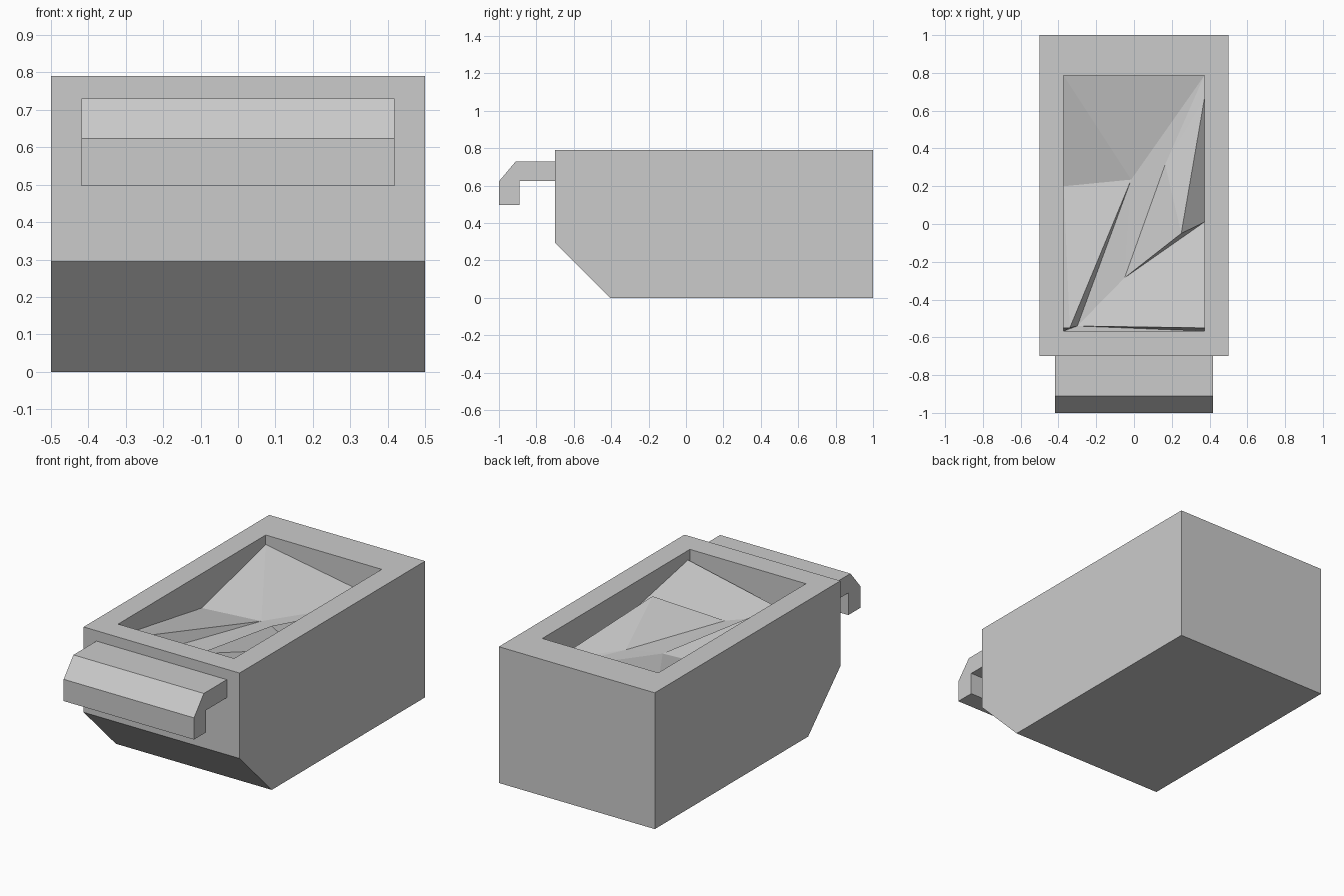
import bpy, bmesh

if "Cube" in bpy.data.objects:
    bpy.data.objects.remove(bpy.data.objects["Cube"])


def make_object(name, bm):
    mesh = bpy.data.meshes.new(name)
    bm.to_mesh(mesh)
    bm.free()
    obj = bpy.data.objects.new(name, mesh)
    bpy.context.collection.objects.link(obj)
    return obj


def extruded_profile(profile, half_width):
    """Closed solid: a side profile (y, z) swept across x."""
    bm = bmesh.new()
    left, right = ([bm.verts.new((x, y, z)) for y, z in profile]
                   for x in (-half_width, half_width))
    bm.faces.new(left)
    bm.faces.new(right[::-1])
    for i in range(len(profile)):
        j = (i + 1) % len(profile)
        bm.faces.new((left[j], left[i], right[i], right[j]))
    bmesh.ops.recalc_face_normals(bm, faces=bm.faces[:])
    return bm


# Bin body with a chamfered lower front edge
bm = extruded_profile([(-0.7, 0.79), (-0.7, 0.295), (-0.405, 0), (1, 0), (1, 0.79)], 0.5)

# Recessed opening in the top, with a wider rim at the back
top = max(bm.faces, key=lambda f: f.calc_center_median().z)
bmesh.ops.inset_region(bm, faces=[top], thickness=0.13)
for v in top.verts:
    v.co.y = 0.785 if v.co.y > 0 else -0.567
    v.co.x = 0.372 if v.co.x > 0 else -0.372
floor = bmesh.ops.extrude_discrete_faces(bm, faces=[top])["faces"][0]
for v in floor.verts:
    v.co.z = 0.55
bmesh.ops.recalc_face_normals(bm, faces=bm.faces[:])
make_object("bin_body", bm)

# Hooked handle on the front
make_object("handle", extruded_profile(
    [(-0.69, 0.73), (-0.91, 0.73), (-1, 0.623), (-1, 0.497),
     (-0.89, 0.497), (-0.89, 0.625), (-0.69, 0.625)], 0.418))

# Crumpled faceted contents inside the opening
points = {
    "BL": (-0.372, 0.785, 0.735), "BR": (0.372, 0.785, 0.606),
    "FL": (-0.372, -0.55, 0.715), "FR": (0.372, -0.55, 0.735),
    "FL0": (-0.372, -0.567, 0.60), "FR0": (0.372, -0.567, 0.60),
    "A": (-0.015, 0.235, 0.596), "B": (-0.372, 0.20, 0.59),
    "C": (-0.05, -0.285, 0.597), "D": (-0.34, -0.55, 0.71),
    "E": (-0.30, -0.54, 0.60), "F": (0.25, -0.05, 0.748),
    "G": (0.372, 0.01, 0.622), "H": (0.372, 0.66, 0.62),
    "I": (0.165, 0.315, 0.60),
}
triangles = ("BL B A, BL A BR, B FL D, B D A, A D E, A E C, A C I, A I BR, "
             "I C F, I F H, I H BR, F G H, C G F, C FR G, C E FR, "
             "FL FL0 D, D FL0 E, E FL0 FR0, E FR0 FR")
bm = bmesh.new()
vert = {k: bm.verts.new(p) for k, p in points.items()}
for tri in triangles.split(", "):
    face = bm.faces.new([vert[k] for k in tri.split()])
    face.normal_update()
    if face.normal.z < 0:
        face.normal_flip()
make_object("contents", bm)
